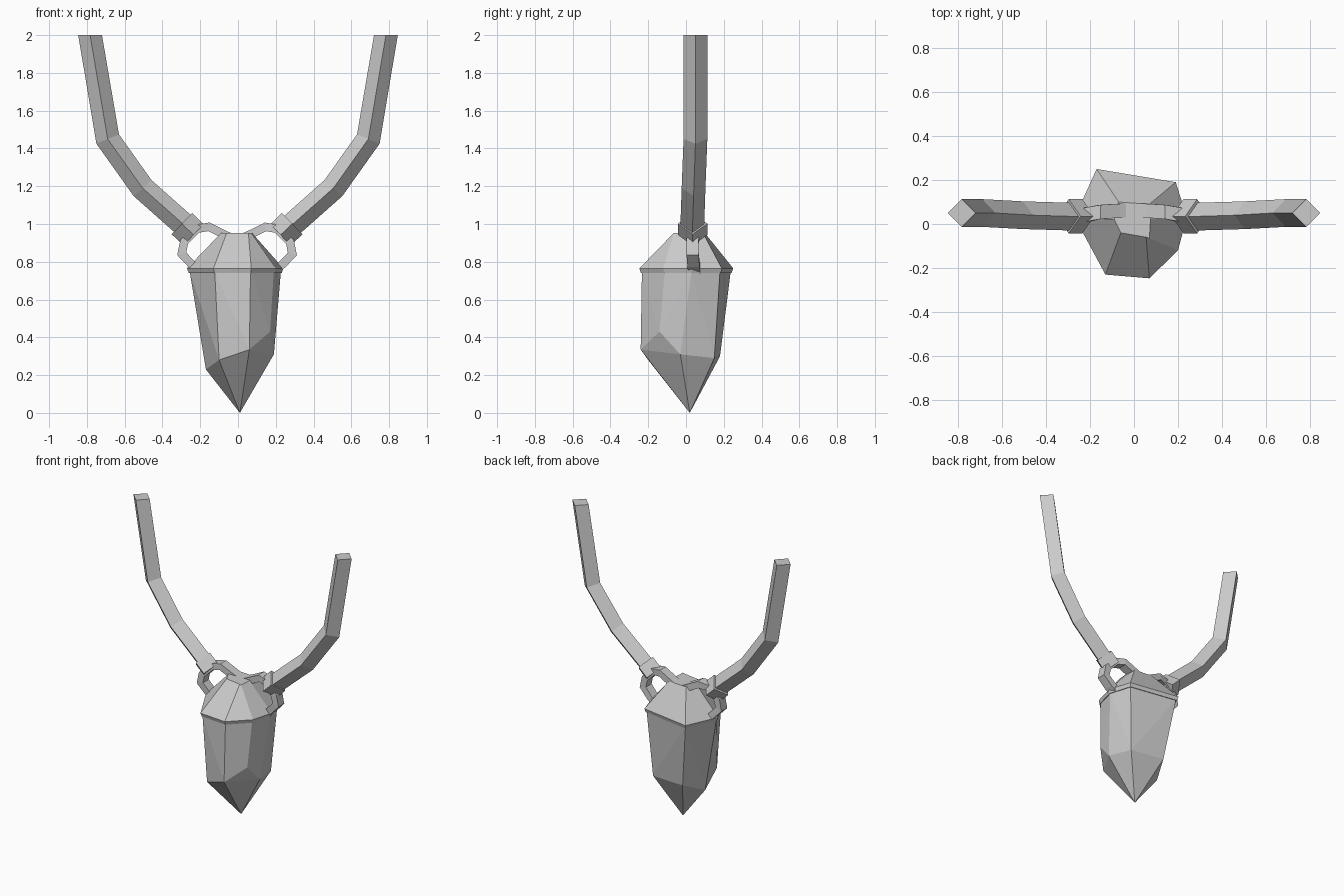
import bpy, bmesh
from mathutils import Vector

if "Cube" in bpy.data.objects:
    bpy.data.objects.remove(bpy.data.objects["Cube"])


def finish(name, bm):
    bmesh.ops.recalc_face_normals(bm, faces=bm.faces[:])
    me = bpy.data.meshes.new(name)
    bm.to_mesh(me)
    bm.free()
    ob = bpy.data.objects.new(name, me)
    bpy.context.collection.objects.link(ob)
    return ob


def loft(name, rings):
    """Skin a list of equal-length vertex rings and close both ends."""
    bm = bmesh.new()
    rows = [[bm.verts.new(p) for p in r] for r in rings]
    n = len(rows[0])
    for a, b in zip(rows, rows[1:]):
        for i in range(n):
            j = (i + 1) % n
            bm.faces.new((a[i], a[j], b[j], b[i]))
    bm.faces.new(rows[0])
    bm.faces.new(rows[-1])
    return finish(name, bm)


def sweep(name, path, section, side=1, dx=0.0, last_normal=None):
    """Sweep a (in-plane, y) section along a path in x-z with mitred corners."""
    pts = [Vector(p) for p in path]
    rings = []
    for i, p in enumerate(pts):
        a = pts[max(i - 1, 0)]
        b = pts[min(i + 1, len(pts) - 1)]
        d0 = (p - a) if i else (b - p)
        d1 = (b - p) if i < len(pts) - 1 else (p - a)
        d0.y = d1.y = 0
        d0.normalize()
        d1.normalize()
        t = (d0 + d1).normalized()
        n = Vector((t.z, 0, -t.x)) / max(t.dot(d0), 0.5)
        if last_normal and i == len(pts) - 1:
            n = Vector(last_normal)
        ring = [p + n * u + Vector((0, v, 0)) for u, v in section]
        rings.append([(q.x * side + dx, q.y, q.z) for q in ring])
    return loft(name, rings)


def diamond(r):
    return [(r, 0), (0, r), (-r, 0), (0, -r)]


# Irregular seven-sided outline of the cap rim
rim = [(-.17, .25), (.19, .19), (.24, .03), (.20, -.12),
       (.07, -.247), (-.13, -.23), (-.27, .03)]
top = [(-.07, .10), (.07, .09), (.075, .02), (.07, -.065),
       (.055, -.06), (-.06, -.04), (-.09, .02)]


def level(pts, z, s=1.0):
    return [(x * s, y * s, z) for x, y in pts]


# Metal cap
loft("cap", [level(top, .952), level(rim, .765), level(rim, .74, .965)])

# Faceted crystal
tip_ring = [(-.10, .18, .30), (.15, .15, .29), (.19, -.03, .31), (.17, -.14, .43),
            (.06, -.24, .335), (-.10, -.20, .28), (-.17, .03, .23)]
bm = bmesh.new()
for p in level(rim, .745, .945) + tip_ring + [(.01, .02, 0)]:
    bm.verts.new(p)
bmesh.ops.convex_hull(bm, input=bm.verts[:])
finish("crystal", bm)

# Cords, end sleeves and rings, mirrored left and right
cord = [(.24, .032, .955), (.505, .04, 1.19), (.69, .05, 1.45), (.783, .05, 2.0)]
sleeve = [(.225, .035, .942), (.287, .035, 1.002)]
ring = [(.02, .062, .925), (.065, .06, .945), (.145, .055, .985), (.205, .042, .975),
        (.275, .035, .905), (.288, .035, .842), (.237, .04, .788), (.19, .045, .75)]
bar = [(.022, -.032), (.022, .032), (-.022, .032), (-.022, -.032)]
for label, side in (("right", 1), ("left", -1)):
    sweep(label + "_cord", cord, diamond(.063), side, last_normal=(.063 / .063, 0, 0))
    sweep(label + "_sleeve", sleeve, diamond(.078), side, 0 if side > 0 else -.01)
    sweep(label + "_ring", ring, bar, side, 0 if side > 0 else -.01)
